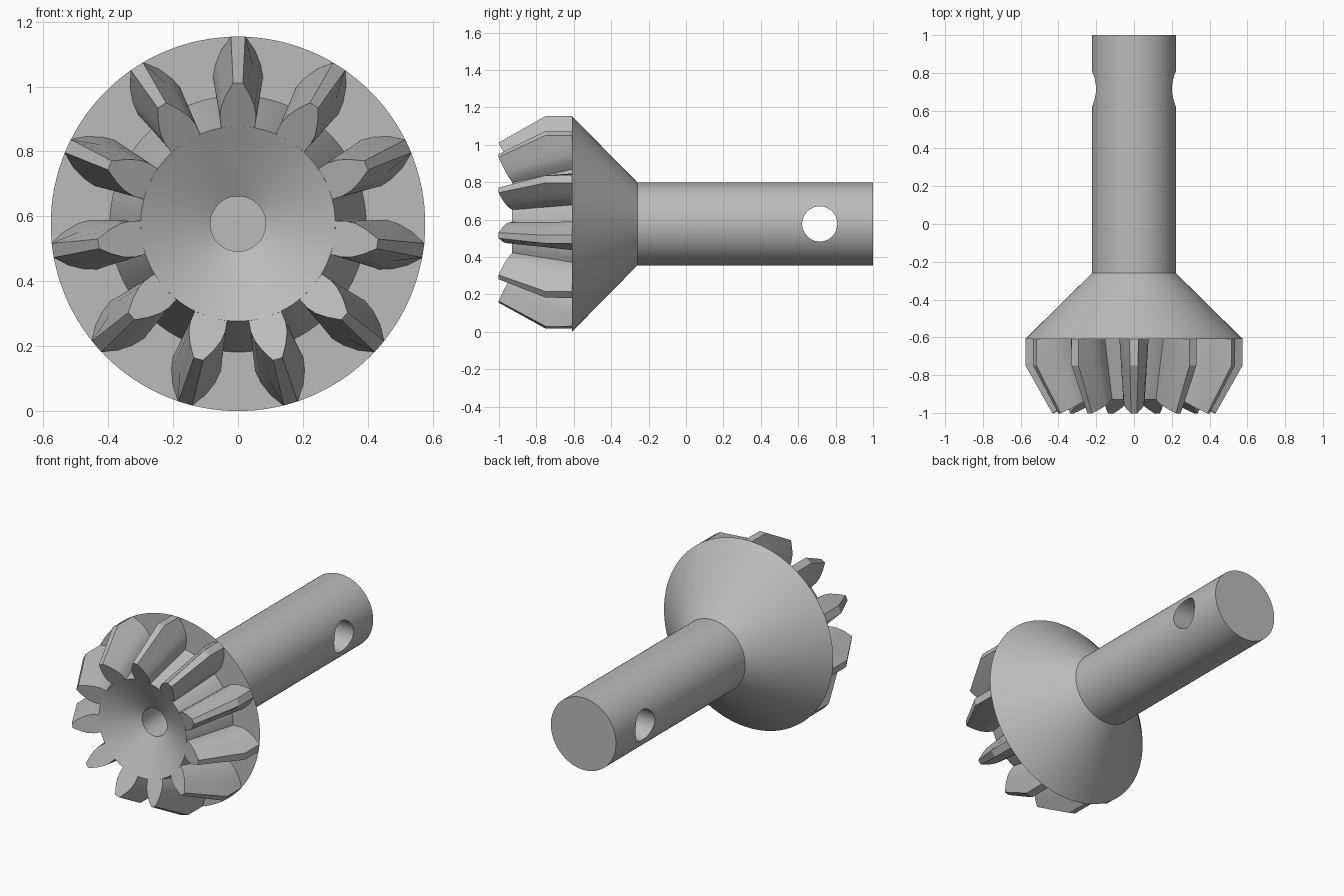
import bpy, bmesh, math
from mathutils import Matrix, Vector

cube = bpy.data.objects.get("Cube")
if cube:
    bpy.data.objects.remove(cube, do_unlink=True)

RADIUS = 0.577          # outer radius, also the height of the axis
TEETH = 11
SEGMENTS = 128
AXIS = Vector((0, 0, RADIUS))

steel = bpy.data.materials.new("grey_steel")
steel.use_nodes = True
grey = (0.5, 0.5, 0.5, 1)
steel.diffuse_color = grey
steel.node_tree.nodes["Principled BSDF"].inputs["Base Color"].default_value = grey


def make_object(name, bm):
    bmesh.ops.recalc_face_normals(bm, faces=bm.faces)
    mesh = bpy.data.meshes.new(name)
    bm.to_mesh(mesh)
    bm.free()
    mesh.materials.append(steel)
    obj = bpy.data.objects.new(name, mesh)
    bpy.context.collection.objects.link(obj)
    return obj


def shade(obj, degrees):
    bpy.ops.object.select_all(action="DESELECT")
    obj.select_set(True)
    bpy.context.view_layer.objects.active = obj
    bpy.ops.object.shade_smooth_by_angle(angle=math.radians(degrees))


def front_y(r):
    """Hollow conical front shared by the body and the teeth."""
    return -0.93 - 0.54 * (r - 0.30)


# Turned body: (radius, y) profile from the blind bore to the shaft end
profile = [(0, -0.5), (0.085, -0.5), (0.085, front_y(0.085)), (0.30, -0.93),
           (0.395, -0.61), (RADIUS, -0.61), (0.222, -0.26), (0.222, 1), (0, 1)]
bm = bmesh.new()
verts = [bm.verts.new((r, y, RADIUS)) for r, y in profile]
edges = [bm.edges.new(pair) for pair in zip(verts, verts[1:])]
bmesh.ops.spin(bm, geom=verts + edges, cent=AXIS, axis=(0, 1, 0),
               angle=math.tau, steps=SEGMENTS, use_merge=True)
bmesh.ops.remove_doubles(bm, verts=bm.verts, dist=1e-5)
body = make_object("gear_body_and_shaft", bm)

# Cross pin hole through the shaft
bm = bmesh.new()
bmesh.ops.create_cone(bm, cap_ends=True, segments=64, radius1=0.094,
                      radius2=0.094, depth=1,
                      matrix=Matrix.Translation((0, 0.715, RADIUS))
                      @ Matrix.Rotation(math.pi / 2, 4, "Y"))
cutter = make_object("pin_hole_cutter", bm)
cutter.hide_render = True
cutter.hide_set(True)
cut = body.modifiers.new("pin_hole", "BOOLEAN")
cut.operation = "DIFFERENCE"
cut.solver = "EXACT"
cut.object = cutter
bpy.context.view_layer.objects.active = body
bpy.ops.object.modifier_apply(modifier=cut.name)
bpy.data.objects.remove(cutter, do_unlink=True)
shade(body, 30)

# Tooth flanks: (half width, radius) from root to tip
front = [(0.052, 0.295), (0.056, 0.33), (0.052, 0.36), (0.038, 0.395), (0.015, 0.434)]
back = [(0.066, 0.385), (0.077, 0.45), (0.070, 0.49), (0.052, 0.535), (0.023, RADIUS)]


def tooth_ring(t):
    """One tooth section between the front (t = 0) and the back (t = 1)."""
    side = []
    for (w0, r0), (w1, r1) in zip(front, back):
        y0 = front_y(r0)
        side.append(Vector((w0 + (w1 - w0) * t, y0 + (-0.61 - y0) * t,
                            r0 + (r1 - r0) * t)))
    return side


middle = tooth_ring(0.64)
middle[-1] = Vector((0.022, -0.75, RADIUS))
sections = [tooth_ring(0), middle, tooth_ring(1)]

bm = bmesh.new()
for i in range(TEETH):
    turn = Matrix.Translation(AXIS) @ Matrix.Rotation(math.tau * i / TEETH, 4, "Y")
    rings = []
    for side in sections:
        loop = side + [Vector((-p.x, p.y, p.z)) for p in reversed(side)]
        rings.append([bm.verts.new(turn @ p) for p in loop])
    for a, b in zip(rings, rings[1:]):
        for j in range(len(a)):
            k = (j + 1) % len(a)
            bm.faces.new((a[j], a[k], b[k], b[j]))
    bm.faces.new(rings[0])
    bm.faces.new(rings[-1])
teeth = make_object("bevel_teeth", bm)
shade(teeth, 28)
